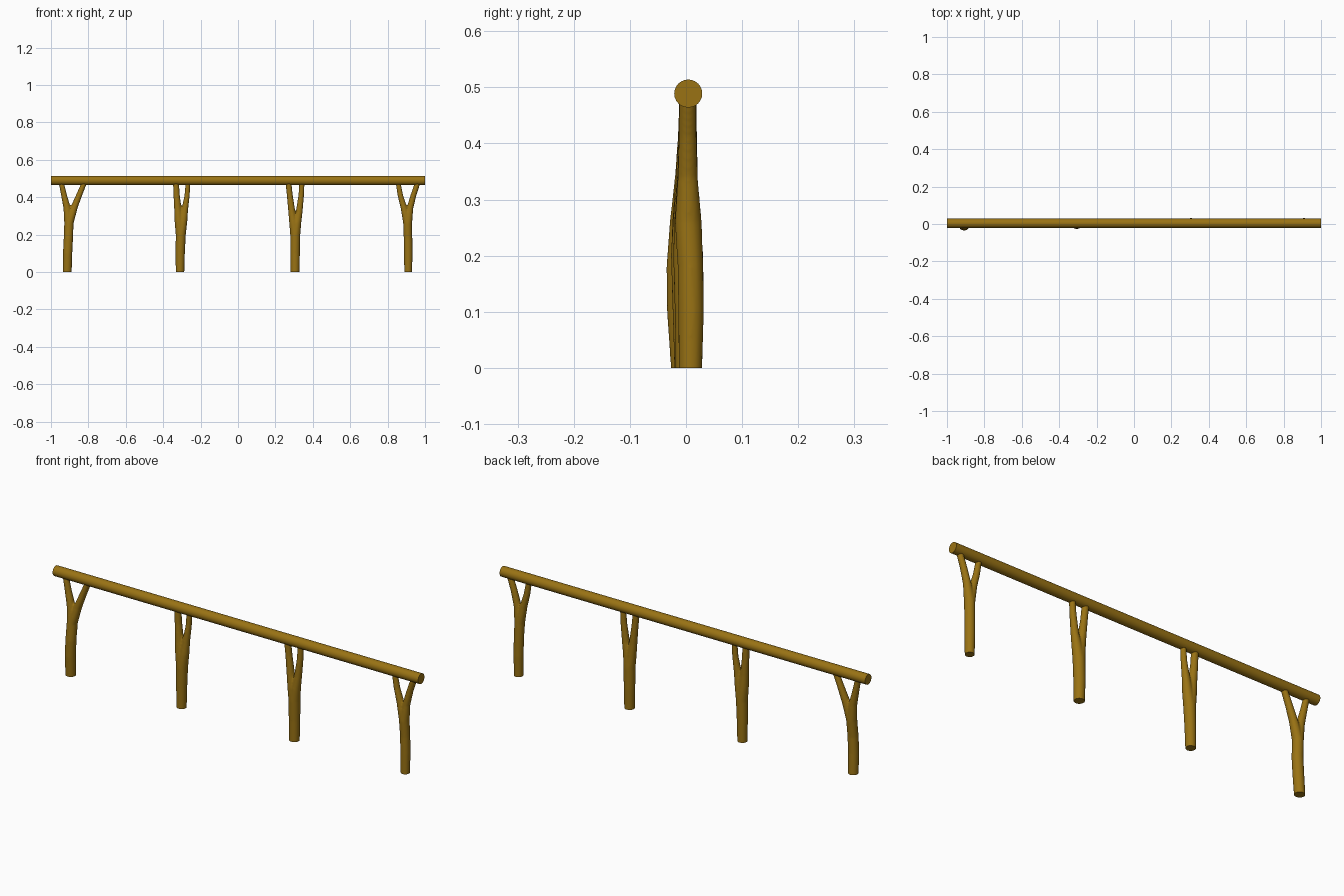
import bpy, bmesh
from math import cos, sin, pi, radians
from mathutils import Matrix

if "Cube" in bpy.data.objects:
    bpy.data.objects.remove(bpy.data.objects["Cube"])

wood = bpy.data.materials.new("wood")
wood.diffuse_color = (0.32, 0.17, 0.007, 1)
wood.use_nodes = True
wood.node_tree.nodes["Principled BSDF"].inputs["Base Color"].default_value = wood.diffuse_color


def finish(obj):
    obj.data.materials.clear()
    obj.data.materials.append(wood)
    bpy.ops.object.select_all(action='DESELECT')
    obj.select_set(True)
    bpy.context.view_layer.objects.active = obj
    bpy.ops.object.shade_smooth_by_angle(angle=radians(40))


def add_limb(bm, path, sides=20):
    """Closed tube of level rings through (x, y, z, radius) points."""
    rings = []
    for x, y, z, r in path:
        rings.append([bm.verts.new((x + r * cos(2 * pi * i / sides),
                                    y + r * sin(2 * pi * i / sides), z))
                      for i in range(sides)])
    for a, b in zip(rings, rings[1:]):
        for i in range(sides):
            j = (i + 1) % sides
            bm.faces.new((a[i], a[j], b[j], b[i]))
    bm.faces.new(rings[0][::-1])
    bm.faces.new(rings[-1])


def forked_post(name, trunk, left, right):
    # trunk and both prongs overlap, then get fused into one branch
    bm = bmesh.new()
    base = trunk[0]
    root = [(base[0], base[1], -0.04, base[3])]
    for prong in (left, right):
        add_limb(bm, root + trunk + prong)
    me = bpy.data.meshes.new(name)
    bm.to_mesh(me)
    bm.free()
    obj = bpy.data.objects.new(name, me)
    bpy.context.collection.objects.link(obj)
    rem = obj.modifiers.new("fuse", 'REMESH')
    rem.mode = 'VOXEL'
    rem.voxel_size = 0.004
    sm = obj.modifiers.new("soften", 'SMOOTH')
    sm.factor = 0.5
    sm.iterations = 6
    dg = bpy.context.evaluated_depsgraph_get()
    fused = bpy.data.meshes.new_from_object(obj.evaluated_get(dg))
    obj.modifiers.clear()
    # saw the foot off flat at the ground
    bm = bmesh.new()
    bm.from_mesh(fused)
    cut = bmesh.ops.bisect_plane(bm, geom=bm.verts[:] + bm.edges[:] + bm.faces[:],
                                 plane_co=(0, 0, 0), plane_no=(0, 0, 1), clear_inner=True)
    edges = [e for e in cut['geom_cut'] if isinstance(e, bmesh.types.BMEdge)]
    bmesh.ops.contextual_create(bm, geom=edges)
    bmesh.ops.recalc_face_normals(bm, faces=bm.faces[:])
    bm.to_mesh(fused)
    bm.free()
    obj.data = fused
    finish(obj)


# four forked posts, left to right
forked_post("post_outer_left",
            [(-0.913, -0.003, 0, 0.024), (-0.911, -0.009, 0.1, 0.025),
             (-0.907, -0.010, 0.18, 0.025), (-0.904, -0.004, 0.26, 0.025)],
            [(-0.913, 0, 0.34, 0.020), (-0.930, 0.002, 0.41, 0.016), (-0.946, 0.003, 0.484, 0.014)],
            [(-0.878, 0, 0.34, 0.020), (-0.850, 0.002, 0.41, 0.017), (-0.819, 0.003, 0.484, 0.015)])
forked_post("post_inner_left",
            [(-0.310, 0.002, 0, 0.023), (-0.309, 0.001, 0.1, 0.025), (-0.306, 0, 0.2, 0.027)],
            [(-0.315, 0, 0.27, 0.024), (-0.321, 0.001, 0.33, 0.020),
             (-0.328, 0.003, 0.41, 0.017), (-0.332, 0.003, 0.484, 0.016)],
            [(-0.294, 0, 0.27, 0.023), (-0.285, 0.001, 0.33, 0.018),
             (-0.272, 0.003, 0.41, 0.014), (-0.267, 0.003, 0.484, 0.013)])
forked_post("post_inner_right",
            [(0.305, 0.005, 0, 0.024), (0.305, 0.006, 0.1, 0.026), (0.306, 0.004, 0.2, 0.027)],
            [(0.297, 0.002, 0.26, 0.023), (0.288, 0.002, 0.32, 0.019),
             (0.277, 0.003, 0.41, 0.016), (0.269, 0.003, 0.484, 0.016)],
            [(0.315, 0.002, 0.26, 0.023), (0.327, 0.002, 0.32, 0.018),
             (0.338, 0.003, 0.41, 0.015), (0.342, 0.003, 0.484, 0.014)])
forked_post("post_outer_right",
            [(0.910, 0.008, 0, 0.021), (0.910, 0.009, 0.1, 0.023),
             (0.909, 0.008, 0.18, 0.023), (0.907, 0.004, 0.26, 0.024)],
            [(0.888, 0.003, 0.34, 0.018), (0.868, 0.003, 0.41, 0.015), (0.855, 0.003, 0.484, 0.013)],
            [(0.919, 0.003, 0.34, 0.018), (0.938, 0.003, 0.41, 0.016), (0.963, 0.003, 0.484, 0.015)])

# long round top rail
bm = bmesh.new()
spin = Matrix.Rotation(pi / 2, 4, 'Y')
bmesh.ops.create_cone(bm, cap_ends=True, segments=24, radius1=0.025, radius2=0.025,
                      depth=2, matrix=Matrix.Translation((0, 0.004, 0.489)) @ spin)
me = bpy.data.meshes.new("top_rail")
bm.to_mesh(me)
bm.free()
rail = bpy.data.objects.new("top_rail", me)
bpy.context.collection.objects.link(rail)
finish(rail)
